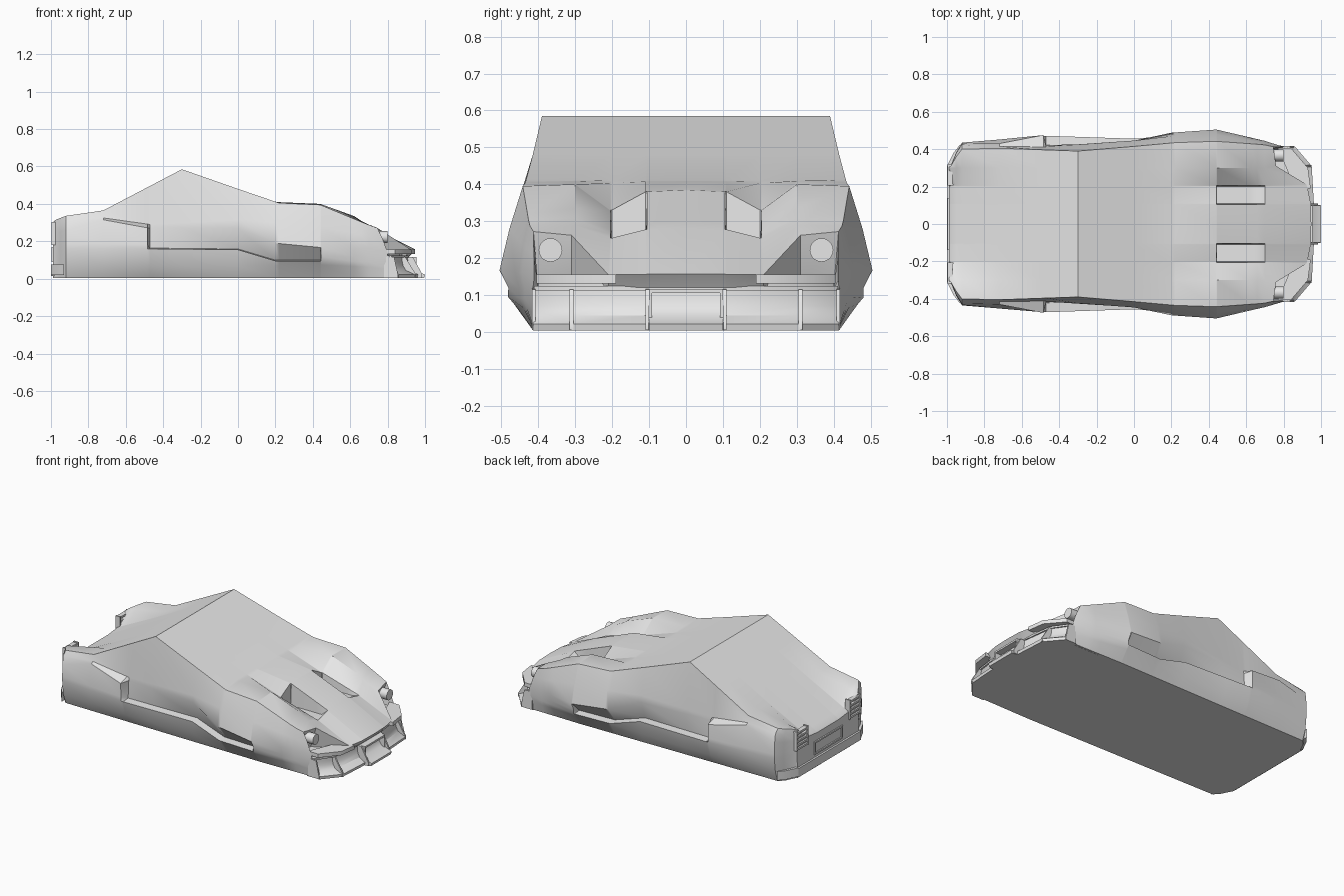
import bpy, bmesh, math
from mathutils import Vector

if "Cube" in bpy.data.objects:
    bpy.data.objects.remove(bpy.data.objects["Cube"])

paint = bpy.data.materials.new("body_grey")
paint.diffuse_color = (0.8, 0.8, 0.8, 1)
paint.use_nodes = True
paint.node_tree.nodes["Principled BSDF"].inputs["Base Color"].default_value = paint.diffuse_color


def finish(name, bm, angle=35):
    bmesh.ops.remove_doubles(bm, verts=bm.verts, dist=0.0004)
    bmesh.ops.dissolve_degenerate(bm, edges=bm.edges, dist=0.0003)
    bmesh.ops.recalc_face_normals(bm, faces=bm.faces)
    me = bpy.data.meshes.new(name)
    bm.to_mesh(me)
    bm.free()
    me.materials.append(paint)
    ob = bpy.data.objects.new(name, me)
    bpy.context.collection.objects.link(ob)
    bpy.ops.object.select_all(action='DESELECT')
    ob.select_set(True)
    bpy.context.view_layer.objects.active = ob
    bpy.ops.object.shade_smooth_by_angle(angle=math.radians(angle))
    return ob


def loft(name, rings, closed=True, caps=True):
    bm = bmesh.new()
    vs = [[bm.verts.new(p) for p in r] for r in rings]
    n = len(vs[0])
    for a, b in zip(vs, vs[1:]):
        for i in range(n if closed else n - 1):
            j = (i + 1) % n
            bm.faces.new((a[i], a[j], b[j], b[i]))
    if caps:
        bm.faces.new(vs[0])
        bm.faces.new(vs[-1])
    return finish(name, bm)


def both(half):
    """Mirror a half ring given from outside to the centre."""
    return half + [(x, -y, z) for x, y, z in reversed(half) if y > 1e-6]


def prism(name, half_plan, z0, z1):
    return loft(name, [both([(x, y, z) for x, y in half_plan]) for z in (z0, z1)])


def box(name, x0, x1, y0, y1, z0, z1):
    plan = ((x0, y0), (x1, y0), (x1, y1), (x0, y1))
    return loft(name, [[(x, y, z) for x, y in plan] for z in (z0, z1)])


def track(knots, x):
    """Point (y, z) of a lengthwise body line at station x."""
    if x <= knots[0][0]:
        return knots[0][1:]
    for a, b in zip(knots, knots[1:]):
        if x <= b[0]:
            t = (x - a[0]) / (b[0] - a[0])
            return tuple(a[k] + t * (b[k] - a[k]) for k in (1, 2))
    return knots[-1][1:]


# lengthwise lines of the body: (x, y, z)
floor_edge = [(-.98, .31, .005), (-.95, .37, .005), (-.92, .40, .005), (.45, .415, .005), (.74, .41, .005)]
sill = [(-.98, .31, .07), (-.95, .38, .07), (-.92, .425, .07), (-.48, .45, .07), (0, .44, .07),
        (.2, .455, .07), (.44, .465, .075), (.74, .425, .06)]
lip = [(-.98, .312, .16), (-.95, .385, .16), (-.92, .435, .16), (-.48, .472, .16), (0, .456, .155),
       (.2, .472, .095), (.44, .482, .095), (.74, .43, .09)]
pod_top = [(-.98, .312, .24), (-.95, .382, .25), (-.92, .432, .26), (-.72, .43, .315),
           (-.485, .475, .272), (-.47, .415, .272), (0, .445, .27), (.2, .488, .19),
           (.44, .505, .167), (.74, .435, .16)]
belt = [(-.98, .311, .28), (-.95, .38, .295), (-.92, .425, .31), (-.72, .415, .325), (-.47, .412, .29),
        (0, .446, .315), (.2, .47, .30), (.44, .478, .28), (.74, .428, .22)]
shoulder = [(-.98, .31, .312), (-.95, .36, .325), (-.92, .40, .336), (-.72, .405, .365), (-.3, .39, .585),
            (0, .415, .48), (.22, .435, .405), (.44, .442, .395), (.68, .425, .295), (.74, .418, .272)]
roof = [(-.72, 0, .365), (-.3, 0, .585), (.2, 0, .41)]


def top_line(y, tail, hood):
    return [(x, y, z) for x, _, z in [(-.98, y, tail)] + roof] + [(x, y, z) for x, z in hood]


fender = top_line(.30, .312, [(.44, .40), (.62, .335), (.68, .295), (.74, .277)])
valley = top_line(.205, .235, [(.44, .33), (.74, .243)])
bulge = top_line(.105, .225, [(.44, .38), (.74, .262)])
spine = top_line(0, .225, [(.44, .385), (.74, .265)])


def section(x):
    pts = [track(t, x) for t in (floor_edge, sill, lip)]
    y, z = pts[-1]
    # door hollow ending in an intake
    pts.append((y - .05, z + .004) if -.48 < x < .442 else (y, z + .025))
    pts += [track(t, x) for t in (pod_top, belt, shoulder, fender, valley)]
    # hood nostrils: stepped floor between valley and bulge
    iy, iz = track(valley, x)
    jy, jz = track(bulge, x)
    cut = .442 < x < .67
    pts.append((iy - .004, min(iz, .243) if cut else iz))
    pts.append((jy + .004, min(jz, .243) if cut else jz))
    pts += [(jy, jz), track(spine, x)]
    return both([(x, y, z) for y, z in pts])


stations = [-.98, -.95, -.92, -.72, -.485, -.47, -.3, 0, .2, .22, .44, .445, .62, .66, .70]
nose = [(.80, .41, .005), (.80, .41, .05), (.80, .415, .09), (.80, .415, .115), (.80, .412, .14),
        (.775, .412, .21), (.745, .413, .272), (.76, .31, .262), (.925, .21, .155), (.926, .206, .155),
        (.945, .109, .156), (.945, .105, .157), (.948, 0, .157)]
under = [(x - (.04 if z > .2 else .03), min(y, .40), min(z, .12)) for x, y, z in nose]
tail = [(x - .008, y * .98, z - .008 if z > .2 else z) for x, y, z in section(-.98)]
loft("car_body", [tail] + [section(x) for x in stations] + [both(nose), both(under)])

# front bumper core, flared lower lip and trim
prism("bumper_core", [(.6, .40), (.79, .40), (.865, .31), (.895, .1), (.895, 0)], .004, .135)
plan_back = [(.80, .41), (.87, .31), (.90, .105), (.90, .10), (.90, 0)]
plan_lip = [(.86, .415), (.95, .31), (.962, .105), (1.0, .10), (1.0, 0)]
rings = []
for t, z in ((.12, .118), (.14, .095), (.2, .07), (.38, .045), (1, .022), (.95, .004), (-.5, .004)):
    rings.append(both([(a[0] + t * (b[0] - a[0]), b[1], z) for a, b in zip(plan_back, plan_lip)]))
loft("bumper_lip", rings, closed=False, caps=False)
prism("bumper_top_trim", [(.77, .412), (.82, .412), (.89, .31), (.915, .1), (.915, 0)], .113, .124)

for s in (-1, 1):
    side = "left" if s > 0 else "right"
    # upright dividers of the bumper bays
    for k, (y, xb, xf) in enumerate(((.31, .84, .95), (.105, .88, .985), (.412, .78, .855))):
        prof = [(xb, .005), (xf, .005), (xf, .025), (xb + .055, .115), (xb, .12)]
        loft(f"bumper_divider_{side}_{k}",
             [[(x, s * (y + d), z) for x, z in prof] for d in (-.005, .005)])
    # indicator bar under the headlamp
    plan = [(.77, .405), (.84, .405), (.93, .30), (.945, .19), (.86, .19)]
    loft(f"indicator_{side}", [[(x, s * y, z) for x, y in plan] for z in (.132, .156)])
    # round headlamp in its pocket
    bm = bmesh.new()
    bmesh.ops.create_cone(bm, cap_ends=True, segments=20, radius1=.032, radius2=.032, depth=.12)
    for v in bm.verts:
        v.co = Vector((.74 + v.co.z, s * .367 + v.co.x, .222 + v.co.y))
    finish(f"headlamp_{side}", bm)
    # louvred tail lamp
    a, b = sorted((s * .21, s * .315))
    for k in range(5):
        z = .185 + k * .025
        box(f"tail_lamp_slat_{side}_{k}", -.998, -.97, a, b, z, z + .012)
    for k, y in enumerate((.21, .315)):
        box(f"tail_lamp_frame_{side}_{k}", -.997, -.965, s * y - .005, s * y + .005, .18, .302)
    # rear bumper corner
    loft(f"rear_corner_{side}",
         [[(x, s * y, z) for x, y in ((-1, .31), (-.965, .38), (-.93, .425), (-.93, .31))]
          for z in (.02, .075)])

# number plate frame at the front
for k, (y0, y1, z0, z1) in enumerate(((-.1, .1, .105, .116), (-.1, .1, .025, .034),
                                      (-.1, -.092, .03, .11), (.092, .1, .03, .11))):
    box(f"front_plate_frame_{k}", .89, .955, y0, y1, z0, z1)

# rear bumper and plate surround
prism("rear_bumper", [(-.93, .31), (-1.0, .31), (-1.0, 0)], .015, .07)
for k, (y0, y1, z0, z1) in enumerate(((-.14, .14, .16, .17), (-.14, .14, .09, .10),
                                      (-.14, -.13, .09, .17), (.13, .14, .09, .17))):
    box(f"rear_plate_frame_{k}", -.996, -.97, y0, y1, z0, z1)
